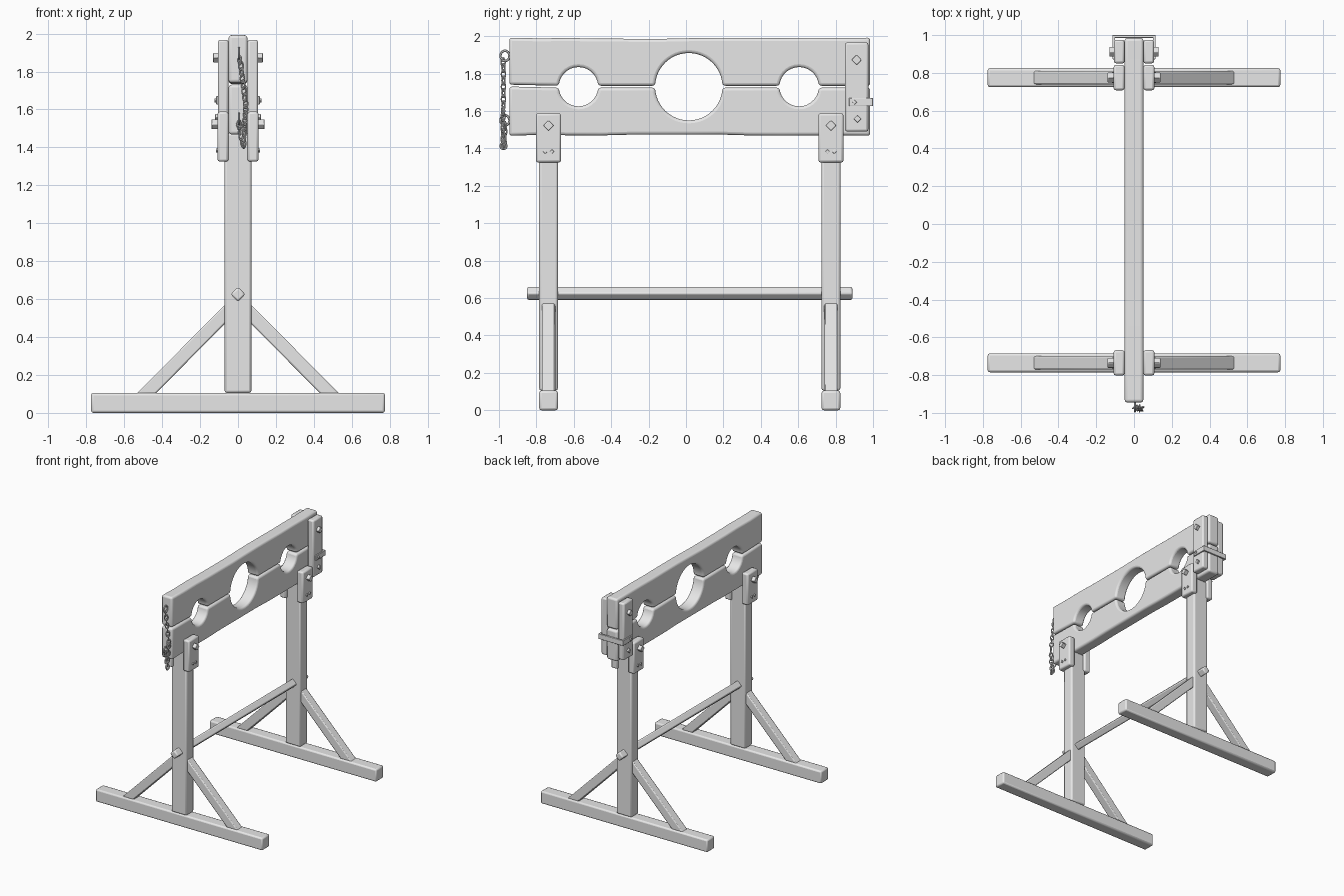
import bpy
import bmesh
import math
import random
from mathutils import Vector

random.seed(4)
cube = bpy.data.objects.get("Cube")
if cube:
    bpy.data.objects.remove(cube, do_unlink=True)

GREY = (0.8, 0.8, 0.8, 1.0)
grey = bpy.data.materials.new("plain grey")
grey.use_nodes = True
grey.diffuse_color = GREY
grey.node_tree.nodes["Principled BSDF"].inputs["Base Color"].default_value = GREY


def finish(obj, bevel=0.0, segments=2):
    """Give an object its material, rounded edges and smooth shading."""
    if not obj.data.materials:
        obj.data.materials.append(grey)
    if bevel:
        mod = obj.modifiers.new("rounded edges", "BEVEL")
        mod.width = bevel
        mod.segments = segments
        mod.limit_method = "ANGLE"
        mod.angle_limit = math.radians(35)
    bpy.ops.object.select_all(action="DESELECT")
    obj.select_set(True)
    bpy.context.view_layer.objects.active = obj
    bpy.ops.object.shade_smooth_by_angle(angle=math.radians(40))
    return obj


def prism(name, points, direction, bevel, segments=2):
    """Extrude a flat outline along a direction."""
    bm = bmesh.new()
    face = bm.faces.new([bm.verts.new(p) for p in points])
    out = bmesh.ops.extrude_face_region(bm, geom=[face])
    verts = [g for g in out["geom"] if isinstance(g, bmesh.types.BMVert)]
    bmesh.ops.translate(bm, verts=verts, vec=Vector(direction))
    bmesh.ops.recalc_face_normals(bm, faces=bm.faces)
    mesh = bpy.data.meshes.new(name)
    bm.to_mesh(mesh)
    bm.free()
    obj = bpy.data.objects.new(name, mesh)
    bpy.context.collection.objects.link(obj)
    return finish(obj, bevel, segments)


def box(name, x, y, z, bevel=0.012):
    """Box from (low, high) pairs."""
    pts = [(x[0], y[0], z[0]), (x[1], y[0], z[0]),
           (x[1], y[1], z[0]), (x[0], y[1], z[0])]
    return prism(name, pts, (0, 0, z[1] - z[0]), bevel)


def span(side, low, high):
    return tuple(sorted((side * low, side * high)))


def bolt(name, side, y, z, r, low, high):
    """Diamond-shaped bolt head facing sideways."""
    pts = [(side * low, y + r, z), (side * low, y, z + r),
           (side * low, y - r, z), (side * low, y, z - r)]
    return prism(name, pts, (side * (high - low), 0, 0), r * 0.15)


# Neck and wrist boards, outlined with half holes along the seam
Y0, Y1, SEAM = -0.945, 0.985, 1.73
HOLES = [(-0.575, 0.105, 14), (0.015, 0.18, 24), (0.605, 0.105, 14)]


def board(name, up, outer):
    inner = SEAM + up * 0.005
    outline = [(Y0, inner + 0.006)]
    for centre, r, n in HOLES:
        a0 = math.asin(0.005 / r)
        for i in range(n + 1):
            a = math.pi - a0 - (math.pi - 2 * a0) * i / n
            outline.append((centre + r * math.cos(a), SEAM + up * r * math.sin(a)))
    outline += [(Y1, inner), (Y1, outer)]
    for i in range(11, 0, -1):
        y = Y0 + (Y1 - Y0) * i / 12
        outline.append((y, outer - up * random.uniform(0, 0.007)))
    outline.append((Y0, outer))
    return prism(name, [(-0.05, y, z) for y, z in outline], (0.1, 0, 0), 0.016, 3)


board("upper_board", 1, 1.992)
board("lower_board", -1, 1.468)

# Two trestles: foot, post, braces and cheek plates
for end, yc in (("front", -0.735), ("back", 0.775)):
    width = (yc - 0.05, yc + 0.05)
    box(end + "_foot", (-0.775, 0.775), width, (0, 0.105))
    box(end + "_post", (-0.07, 0.07), width, (0.105, 1.475))
    for side, label in ((1, "left"), (-1, "right")):
        tag = end + "_" + label
        brace = [(0.06, 0.58), (0.535, 0.1), (0.435, 0.1), (0.06, 0.48)]
        prism(tag + "_brace", [(side * x, yc - 0.036, z) for x, z in brace],
              (0, 0.072, 0), 0.008)
        box(tag + "_cheek_plate", span(side, 0.05, 0.108),
            (yc - 0.067, yc + 0.067), (1.325, 1.588))
        bolt(tag + "_cheek_bolt", side, yc, 1.522, 0.028, 0.1, 0.14)
        for dy in (-0.018, 0.018):
            bolt(tag + "_cheek_nail", side, yc + dy, 1.383, 0.012, 0.1, 0.116)

# Square stretcher set on its corner
r = 0.039
prism("stretcher", [(r, -0.85, 0.625), (0, -0.85, 0.625 + r),
                    (-r, -0.85, 0.625), (0, -0.85, 0.625 - r)],
      (0, 1.74, 0), 0.01)

# Clamp plates and iron band on the back end
for side, label in ((1, "left"), (-1, "right")):
    box(label + "_clamp_plate", span(side, 0.05, 0.106), (0.85, 0.975), (1.49, 1.967))
    box(label + "_band_side", span(side, 0.1, 0.115), (0.872, 1.0), (1.626, 1.67), 0.003)
    bolt(label + "_clamp_upper_bolt", side, 0.912, 1.873, 0.027, 0.1, 0.131)
    bolt(label + "_clamp_lower_bolt", side, 0.917, 1.557, 0.02, 0.1, 0.12)
    bolt(label + "_band_rivet", side, 0.902, 1.647, 0.012, 0.11, 0.124)
box("band_back", (-0.115, 0.115), (0.986, 1.0), (1.626, 1.67), 0.003)


# Chain hanging from the front end
def torus(name, major, minor):
    bpy.ops.mesh.primitive_torus_add(major_radius=major, minor_radius=minor,
                                     major_segments=16, minor_segments=6)
    obj = bpy.context.object
    obj.name = name
    return finish(obj)


def place(obj, position, yaw, stretch):
    obj.location = position
    obj.rotation_euler = (math.radians(90), 0, math.radians(yaw))
    obj.scale = (1, stretch, 1)


def strand(start, stop, count):
    a, b = Vector(start), Vector(stop)
    for i in range(count):
        obj = link.copy()
        bpy.context.collection.objects.link(obj)
        place(obj, a.lerp(b, i / (count - 1)), 35 + 90 * (i % 2), 1.6)


link = torus("chain_link", 0.0135, 0.0042)
place(link, (0.01, -0.978, 1.86), 125, 1.6)
strand((0.015, -0.976, 1.83), (0.04, -0.976, 1.63), 7)
strand((0.04, -0.978, 1.60), (0.03, -0.978, 1.42), 7)
strand((0.005, -0.968, 1.52), (0.022, -0.972, 1.43), 4)
for z in (1.895, 1.55):
    place(torus("chain_eye", 0.024, 0.006), (0.005, -0.968, z), 90, 1.15)
place(torus("chain_end_ring", 0.017, 0.005), (0.03, -0.976, 1.413), 90, 1.0)
